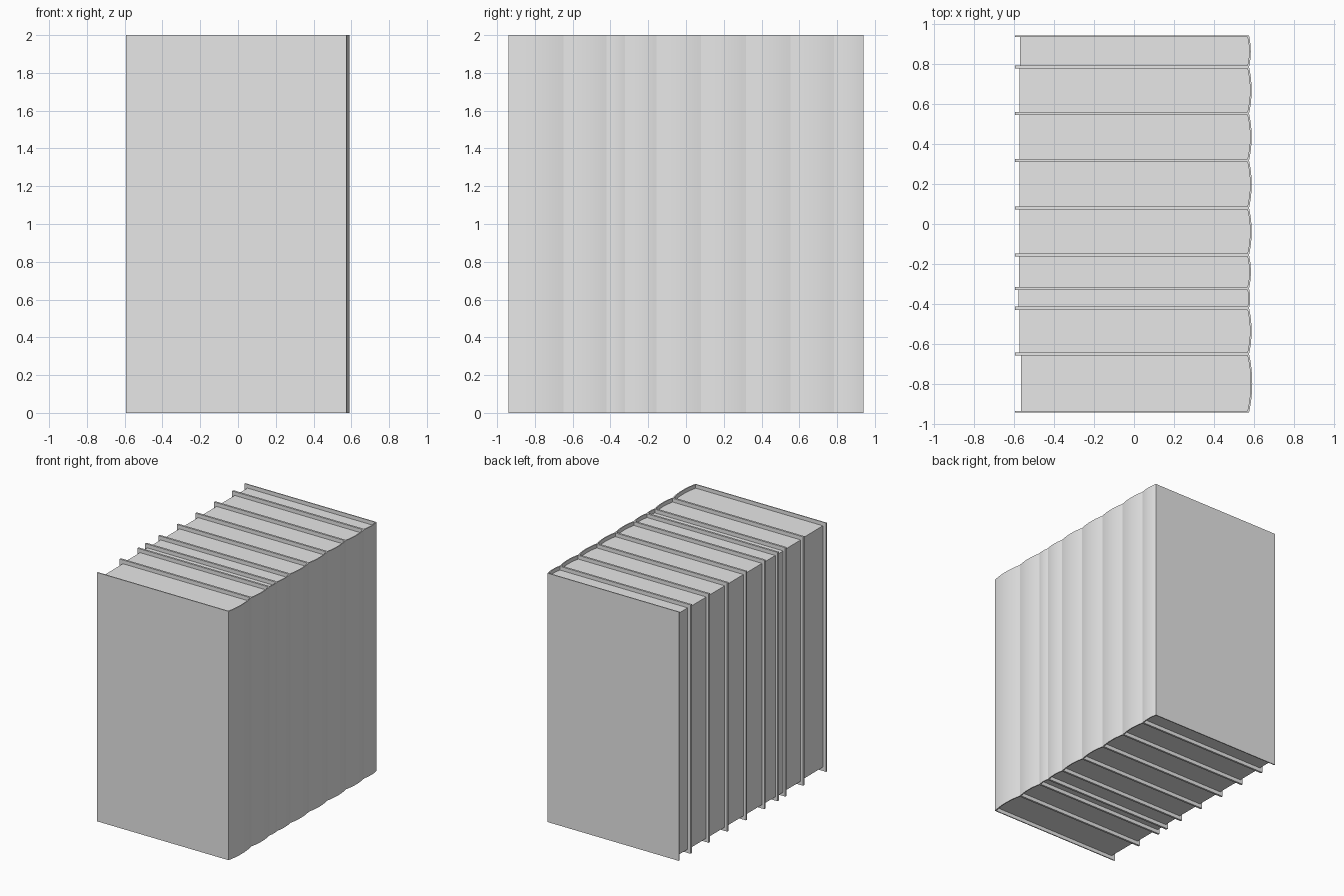
import bpy
import bmesh
import math

if "Cube" in bpy.data.objects:
    bpy.data.objects.remove(bpy.data.objects["Cube"], do_unlink=True)

GREY = bpy.data.materials.new("plain_grey")
GREY.use_nodes = True
GREY.diffuse_color = (0.8, 0.8, 0.8, 1)
GREY.node_tree.nodes["Principled BSDF"].inputs["Base Color"].default_value = (0.8, 0.8, 0.8, 1)

HEIGHT = 2.0        # cover height
INSET = 0.03        # page block set in from cover, top and bottom
BOARD = 0.008       # cover thickness
FORE_X = -0.594     # open edge of the covers
SPINE_X = 0.574     # where the spine starts to bulge
BULGE = 0.055       # spine bulge per unit of book width
SEGMENTS = 12

# Boundaries between neighbouring books, and the page edge of each book
EDGES = [-0.94, -0.648, -0.42, -0.322, -0.155, 0.08, 0.317, 0.552, 0.783, 0.94]
PAGE_X = [-0.564, -0.572, -0.576, -0.574, -0.572, -0.572, -0.572, -0.572, -0.569]


def spine_arc(x, y0, y1, bulge):
    """Shallow curve from y0 to y1, bulging towards +x."""
    pts = []
    for i in range(SEGMENTS + 1):
        t = i / SEGMENTS
        pts.append((x + bulge * 4 * t * (1 - t), y0 + (y1 - y0) * t))
    return pts


def extrude_profile(name, outline, z0, z1):
    """Extrude a closed xy outline upwards into a solid."""
    mesh = bpy.data.meshes.new(name)
    bm = bmesh.new()
    face = bm.faces.new([bm.verts.new((x, y, z0)) for x, y in outline])
    top = bmesh.ops.extrude_face_region(bm, geom=[face])["geom"]
    verts = [v for v in top if isinstance(v, bmesh.types.BMVert)]
    bmesh.ops.translate(bm, verts=verts, vec=(0, 0, z1 - z0))
    bmesh.ops.recalc_face_normals(bm, faces=bm.faces)
    bm.to_mesh(mesh)
    bm.free()
    mesh.materials.append(GREY)
    obj = bpy.data.objects.new(name, mesh)
    bpy.context.collection.objects.link(obj)
    return obj


parts = []
for n, (y0, y1, page_x) in enumerate(zip(EDGES, EDGES[1:], PAGE_X), 1):
    bulge = BULGE * (y1 - y0)
    outer = spine_arc(SPINE_X, y0, y1, bulge)
    inner = spine_arc(SPINE_X - BOARD, y0 + BOARD, y1 - BOARD, bulge)

    # Cover: two boards joined by the rounded spine
    cover = ([(FORE_X, y0)] + outer + [(FORE_X, y1), (FORE_X, y1 - BOARD)]
             + inner[::-1] + [(FORE_X, y0 + BOARD)])
    parts.append(extrude_profile(f"book_{n}_cover", cover, 0, HEIGHT))

    # Page block, set in from the cover on the three open sides
    pages = [(page_x, y0 + BOARD)] + inner + [(page_x, y1 - BOARD)]
    parts.append(extrude_profile(f"book_{n}_pages", pages, INSET, HEIGHT - INSET))

# Smooth spines with crisp board edges
bpy.ops.object.select_all(action='DESELECT')
for obj in parts:
    obj.select_set(True)
bpy.context.view_layer.objects.active = parts[0]
bpy.ops.object.shade_smooth_by_angle(angle=math.radians(10))
